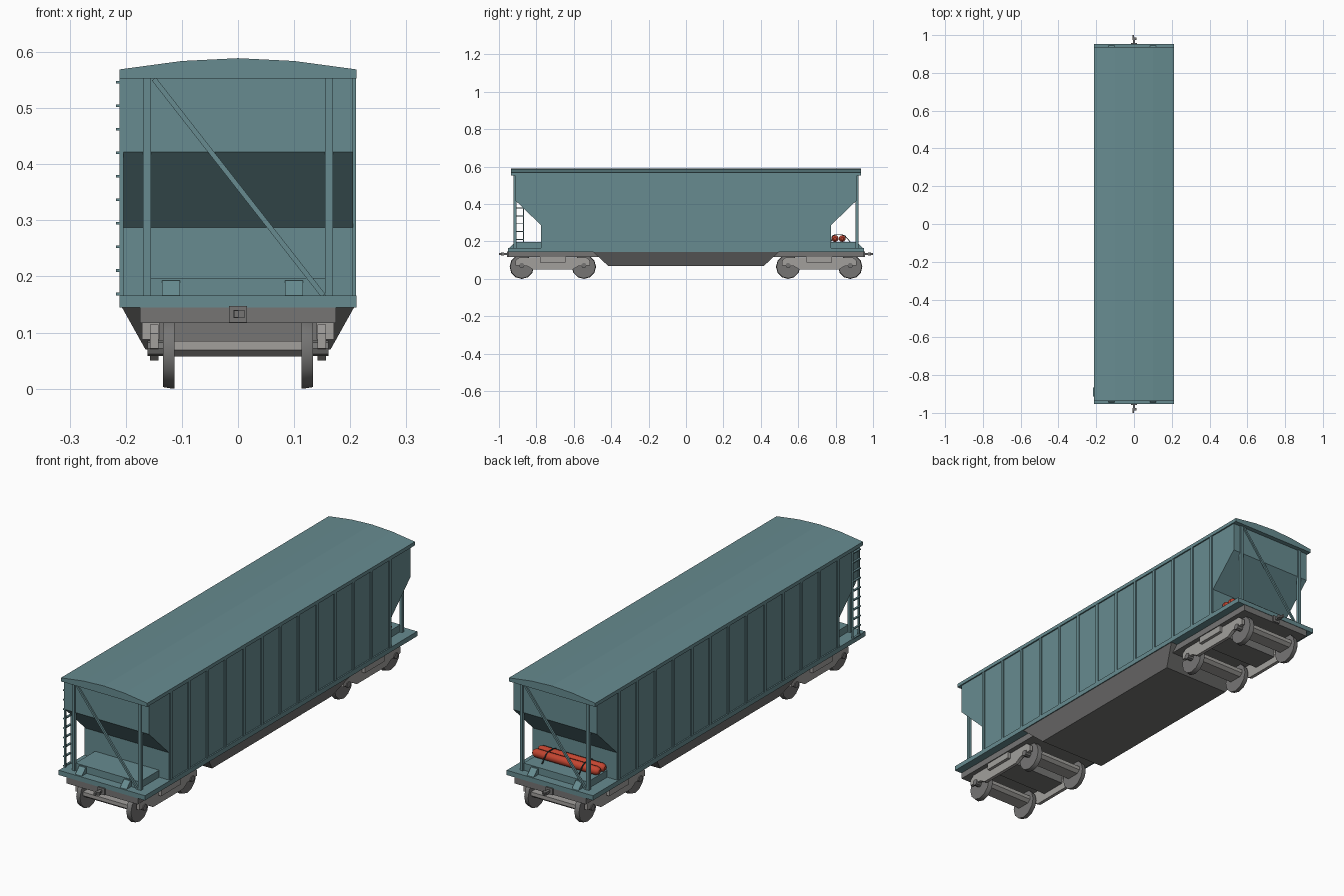
import bpy, bmesh, math
from mathutils import Vector, Matrix

if "Cube" in bpy.data.objects:
    bpy.data.objects.remove(bpy.data.objects["Cube"])


def mat(name, r, g, b):
    m = bpy.data.materials.new(name)
    m.diffuse_color = (r, g, b, 1)
    m.use_nodes = True
    m.node_tree.nodes["Principled BSDF"].inputs["Base Color"].default_value = m.diffuse_color
    return m


TEAL = mat("teal_paint", 0.135, 0.26, 0.28)
GREY = mat("chassis_grey", 0.18, 0.178, 0.175)
LIGHT = mat("light_grey", 0.36, 0.35, 0.335)
RED = mat("red_tank", 0.55, 0.06, 0.03)
DARK = mat("dark_strap", 0.03, 0.05, 0.055)


def finish(name, bm, m):
    bmesh.ops.recalc_face_normals(bm, faces=bm.faces)
    me = bpy.data.meshes.new(name)
    bm.to_mesh(me)
    bm.free()
    me.materials.append(m)
    ob = bpy.data.objects.new(name, me)
    bpy.context.collection.objects.link(ob)
    return ob


def box(name, x, y, z, m):
    bm = bmesh.new()
    bmesh.ops.create_cube(bm, size=1)
    for v in bm.verts:
        v.co = Vector([(r[0] + r[1]) / 2 + c * (r[1] - r[0]) for r, c in zip((x, y, z), v.co)])
    return finish(name, bm, m)


def prism(name, pts, a, b, m, axis="x"):
    """Extrude a profile from a to b: (y, z) points along x, or (x, z) points along y."""
    bm = bmesh.new()
    at = (lambda p, t: (t, p[0], p[1])) if axis == "x" else (lambda p, t: (p[0], t, p[1]))
    r0 = [bm.verts.new(at(p, a)) for p in pts]
    r1 = [bm.verts.new(at(p, b)) for p in pts]
    bm.faces.new(r0)
    bm.faces.new(r1)
    n = len(pts)
    for i in range(n):
        bm.faces.new((r0[i], r0[(i + 1) % n], r1[(i + 1) % n], r1[i]))
    return finish(name, bm, m)


def lathe_x(name, rings, y, z, sides, m):
    """Closed turned shape around an axis along x, from (x, radius) rings."""
    bm = bmesh.new()
    loops = []
    for x, r in rings:
        loops.append([bm.verts.new((x, y + r * math.sin(k * math.tau / sides),
                                    z - r * math.cos(k * math.tau / sides))) for k in range(sides)])
    for l0, l1 in zip(loops, loops[1:]):
        for k in range(sides):
            j = (k + 1) % sides
            bm.faces.new((l0[k], l0[j], l1[j], l1[k]))
    bm.faces.new(loops[0])
    bm.faces.new(loops[-1])
    ob = finish(name, bm, m)
    bpy.context.view_layer.objects.active = ob
    ob.select_set(True)
    bpy.ops.object.shade_smooth_by_angle(angle=math.radians(40))
    ob.select_set(False)
    return ob


def bar(name, p, q, w, m):
    """Square bar between two points."""
    p, q = Vector(p), Vector(q)
    d = q - p
    bm = bmesh.new()
    bmesh.ops.create_cube(bm, size=1)
    rot = d.to_track_quat("Z", "Y").to_matrix().to_4x4()
    bm.transform(Matrix.Translation((p + q) / 2) @ rot @ Matrix.Diagonal((w, w, d.length, 1)))
    return finish(name, bm, m)


# Body: one side profile with sloped ends under the overhangs
prism("body", [(-0.915, 0.555), (-0.915, 0.422), (-0.775, 0.287), (-0.775, 0.15),
               (0.775, 0.15), (0.775, 0.287), (0.915, 0.422), (0.915, 0.555)], -0.205, 0.205, TEAL)

# Arched roof
prism("roof", [(-0.211, 0.553), (0.211, 0.553), (0.211, 0.569), (0.1, 0.584), (0, 0.589),
               (-0.1, 0.584), (-0.211, 0.569)], -0.936, 0.936, TEAL, "y")

# Side ribs
for s in (-1, 1):
    for i in range(13):
        y = -0.765 + i * 0.1275
        box("side_rib", sorted((s * 0.203, s * 0.21)), (y - 0.007, y + 0.007), (0.164, 0.554), TEAL)

# Deck, chassis frame and belly hopper
box("deck", (-0.211, 0.211), (-0.952, 0.952), (0.145, 0.166), TEAL)
box("chassis_frame", (-0.175, 0.175), (-0.95, 0.95), (0.117, 0.146), GREY)
bm = bmesh.new()
bmesh.ops.create_cube(bm, size=2)
for v in bm.verts:
    top = v.co.z > 0
    v.co = Vector((v.co.x * (0.208 if top else 0.165), v.co.y * (0.5 if top else 0.417),
                   0.147 if top else 0.07))
finish("belly_hopper", bm, GREY)

# Ends: s = -1 is the front, s = 1 is the back (turned half way round)
for s in (-1, 1):
    def yr(a, b):
        return sorted((s * a, s * b))

    box("end_platform", (-0.157, 0.157), yr(0.77, 0.912), (0.165, 0.197), TEAL)
    for x in (-0.119, 0.1):
        prism("end_step", [(s * 0.946, 0.165), (s * 0.918, 0.193), (s * 0.905, 0.193), (s * 0.905, 0.165)],
              x - 0.016, x + 0.016, TEAL)
    for x in (-0.162, 0.162):
        box("end_post", (x - 0.007, x + 0.007), yr(0.907, 0.921), (0.165, 0.555), TEAL)
    bar("end_brace", (s * 0.15, s * 0.917, 0.552), (-s * 0.152, s * 0.917, 0.166), 0.009, TEAL)
    box("coupler_plate", (-0.016, 0.016), yr(0.94, 0.958), (0.118, 0.147), GREY)
    box("coupler_shank", (-0.006, 0.006), yr(0.95, 0.98), (0.128, 0.139), GREY)
    prism("coupler_head", [(-0.008, 0.126), (0.012, 0.126), (0.012, 0.14), (-0.008, 0.14)],
          s * 0.974, s * 0.988, GREY, "y")
    box("coupler_knuckle", (-0.007, 0.001), yr(0.985, 1.0), (0.127, 0.139), GREY)

# Ladder on the left front corner
for y in (-0.912, -0.868):
    box("ladder_rail", (-0.211, -0.204), (y - 0.003, y + 0.003), (0.165, 0.554), TEAL)
for i in range(10):
    z = 0.169 + i * 0.0419
    box("ladder_rung", (-0.217, -0.208), (-0.914, -0.866), (z - 0.0025, z + 0.0025), TEAL)

# Two red tanks with straps on the back platform
for y in (0.797, 0.835):
    lathe_x("red_tank", [(-0.163, 0.008), (-0.157, 0.015), (-0.147, 0.0185), (0.147, 0.0185),
                         (0.157, 0.015), (0.163, 0.008)], y, 0.2155, 10, RED)
for x in (-0.09, 0.09):
    path = [(0.777, 0.2), (0.782, 0.23), (0.797, 0.2355), (0.835, 0.2355), (0.85, 0.23), (0.878, 0.198)]
    for p, q in zip(path, path[1:]):
        bar("tank_strap", (x, *p), (x, *q), 0.004, DARK)

# Bogies
for yc in (-0.712, 0.712):
    frame = [(-0.2, 0.072), (-0.2, 0.098), (-0.18, 0.114), (0.18, 0.114), (0.2, 0.098), (0.2, 0.072),
             (0.135, 0.068), (0.105, 0.05), (-0.105, 0.05), (-0.135, 0.068)]
    for s in (-1, 1):
        prism("bogie_side_frame", [(yc + y, z) for y, z in frame], s * 0.142, s * 0.157, LIGHT)
        box("bogie_spring_box", sorted((s * 0.14, s * 0.171)), (yc - 0.068, yc + 0.068), (0.088, 0.117), LIGHT)
    box("bogie_bolster", (-0.145, 0.145), (yc - 0.06, yc + 0.06), (0.08, 0.118), GREY)
    for dy in (-0.166, 0.166):
        y = yc + dy
        prism("axle_beam", [(y - 0.045, 0.085), (y + 0.045, 0.085), (y + 0.045, 0.069),
                            (y + 0.03, 0.057), (y - 0.03, 0.057), (y - 0.045, 0.069)], -0.115, 0.115, LIGHT)
        for s in (-1, 1):
            lathe_x("wheel", [(s * 0.113, 0.065), (s * 0.117, 0.065), (s * 0.134, 0.062)], y, 0.065, 12, GREY)
            lathe_x("axle_end", [(s * 0.13, 0.014), (s * 0.161, 0.014)], y, 0.072, 8, GREY)
